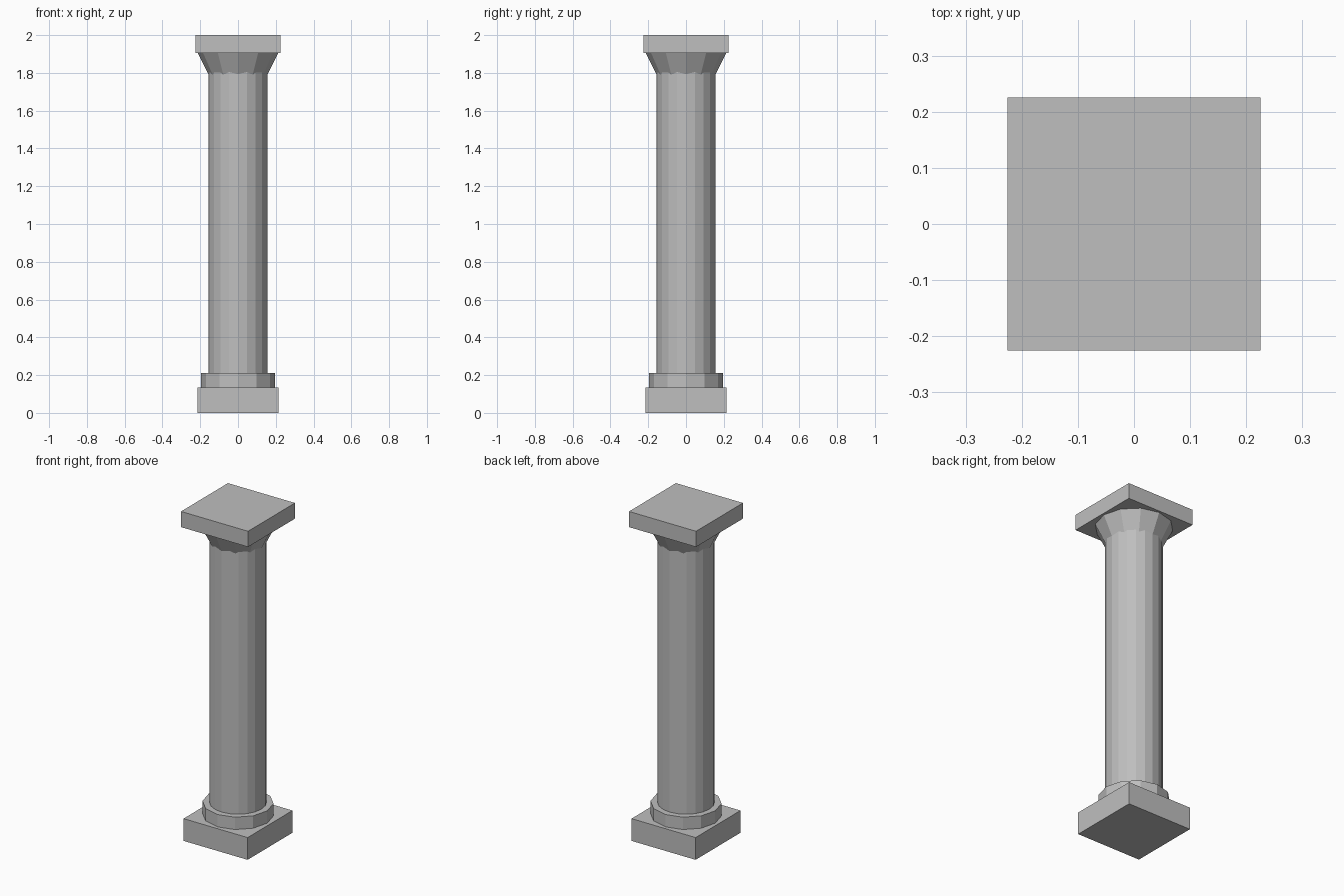
import bpy
from math import radians

cube = bpy.data.objects.get("Cube")
if cube:
    bpy.data.objects.remove(cube, do_unlink=True)

stone = bpy.data.materials.new("grey stone")
stone.use_nodes = True
colour = (0.52, 0.52, 0.52, 1)
stone.diffuse_color = colour
stone.node_tree.nodes["Principled BSDF"].inputs["Base Color"].default_value = colour


def finish(name):
    part = bpy.context.object
    part.name = name
    part.data.materials.append(stone)


def slab(name, half, z0, z1):
    bpy.ops.mesh.primitive_cube_add(size=1, location=(0, 0, (z0 + z1) / 2))
    bpy.context.object.scale = (2 * half, 2 * half, z1 - z0)
    bpy.ops.object.transform_apply(location=False, rotation=False, scale=True)
    finish(name)


def drum(name, sides, r0, r1, z0, z1, turn=0):
    bpy.ops.mesh.primitive_cone_add(vertices=sides, radius1=r0, radius2=r1, depth=z1 - z0,
                                    location=(0, 0, (z0 + z1) / 2), rotation=(0, 0, radians(turn)))
    finish(name)


# Square foot and the ring above it
slab("plinth", 0.215, 0, 0.135)
drum("base_ring", 12, 0.196, 0.196, 0.135, 0.21)

# Long shaft, with the flared capital around its top
drum("shaft", 20, 0.157, 0.157, 0.135, 1.91)
drum("capital", 12, 0.155, 0.213, 1.79, 1.905)

# Square top
slab("abacus", 0.225, 1.905, 2)
